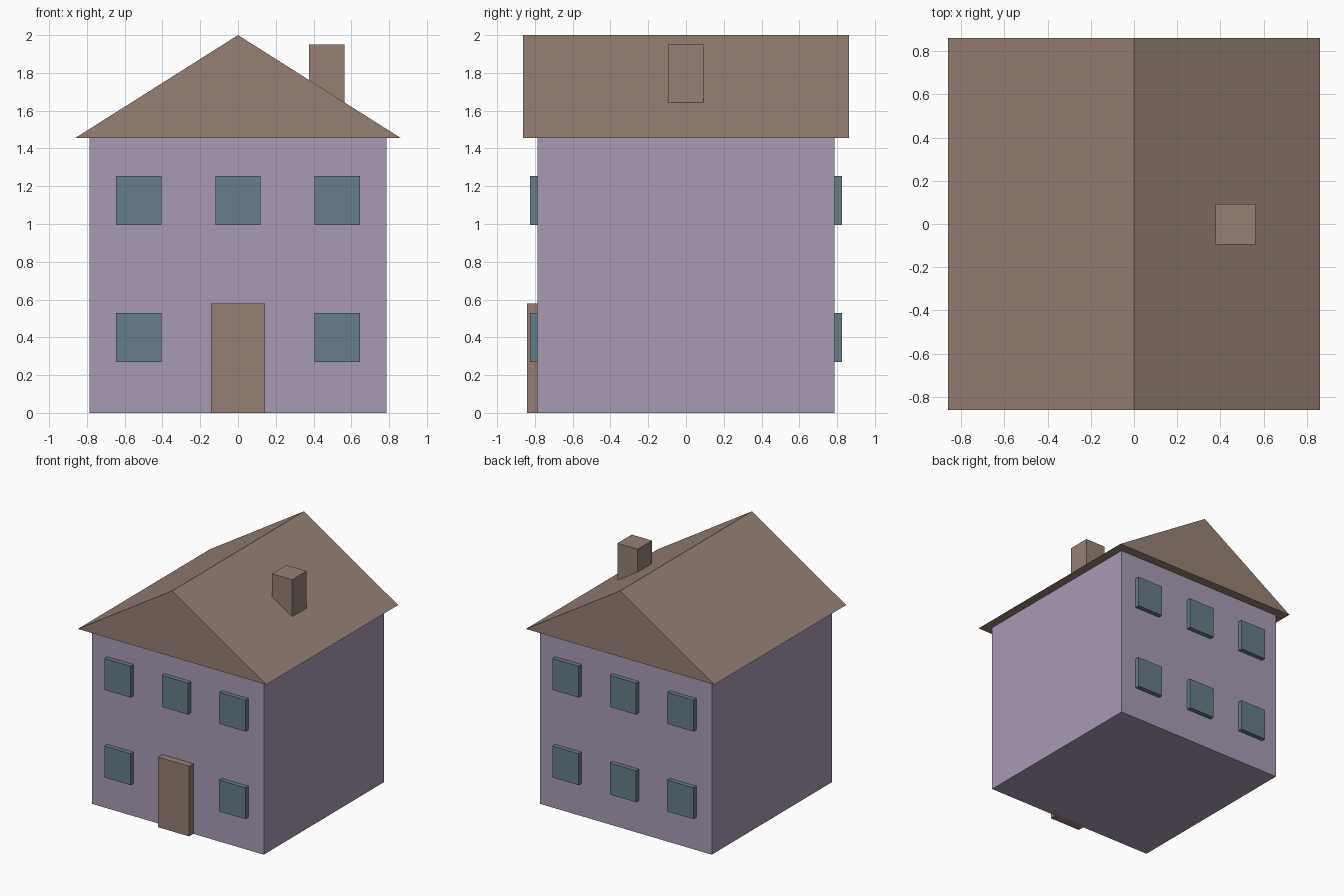
import bpy
import bmesh

if "Cube" in bpy.data.objects:
    bpy.data.objects.remove(bpy.data.objects["Cube"], do_unlink=True)


def srgb(r, g, b):
    """Convert 8-bit display values to a linear colour."""
    lin = [((c / 255 + 0.055) / 1.055) ** 2.4 for c in (r, g, b)]
    return (*lin, 1.0)


def make_material(name, colour):
    mat = bpy.data.materials.new(name)
    mat.use_nodes = True
    mat.diffuse_color = colour
    mat.node_tree.nodes["Principled BSDF"].inputs["Base Color"].default_value = colour
    return mat


lilac = make_material("lilac walls", srgb(168, 154, 181))
brown = make_material("warm brown", srgb(150, 128, 116))
teal = make_material("grey teal glass", srgb(103, 125, 136))


def add_prism(name, profile, y0, y1, mat):
    """Extrude an (x, z) outline from y0 to y1."""
    bm = bmesh.new()
    face = bm.faces.new([bm.verts.new((x, y0, z)) for x, z in profile])
    moved = bmesh.ops.extrude_face_region(bm, geom=[face])["geom"]
    verts = [v for v in moved if isinstance(v, bmesh.types.BMVert)]
    bmesh.ops.translate(bm, verts=verts, vec=(0, y1 - y0, 0))
    bmesh.ops.recalc_face_normals(bm, faces=bm.faces)
    mesh = bpy.data.meshes.new(name)
    bm.to_mesh(mesh)
    bm.free()
    mesh.materials.append(mat)
    obj = bpy.data.objects.new(name, mesh)
    bpy.context.collection.objects.link(obj)
    return obj


def add_box(name, x, y, z, mat):
    outline = [(x[0], z[0]), (x[1], z[0]), (x[1], z[1]), (x[0], z[1])]
    return add_prism(name, outline, y[0], y[1], mat)


WALL = 0.787   # half width of the house
EAVE = 1.455   # wall height
ROOF = 0.862   # half width of the roof

# House body and gable roof
add_box("walls", (-WALL, WALL), (-WALL, WALL), (0, EAVE), lilac)
add_prism("roof", [(-ROOF, EAVE), (ROOF, EAVE), (0, 2)], -ROOF, ROOF, brown)

# Chimney on the left slope, sunk into the roof
add_box("chimney", (0.377, 0.563), (-0.095, 0.093), (1.6, 1.95), brown)

# Front door
add_box("door", (-0.142, 0.142), (-0.842, -WALL + 0.02), (0, 0.58), brown)

# Windows on front and back; the door takes the lower middle place in front
for side, sign in (("front", -1), ("back", 1)):
    for floor, z in (("lower", 0.4), ("upper", 1.125)):
        for place, x in (("right", -0.525), ("middle", 0), ("left", 0.525)):
            if (side, floor, place) == ("front", "lower", "middle"):
                continue
            depth = sorted((sign * (WALL - 0.02), sign * 0.825))
            add_box(f"window_{side}_{floor}_{place}", (x - 0.12, x + 0.12),
                    depth, (z - 0.13, z + 0.13), teal)
